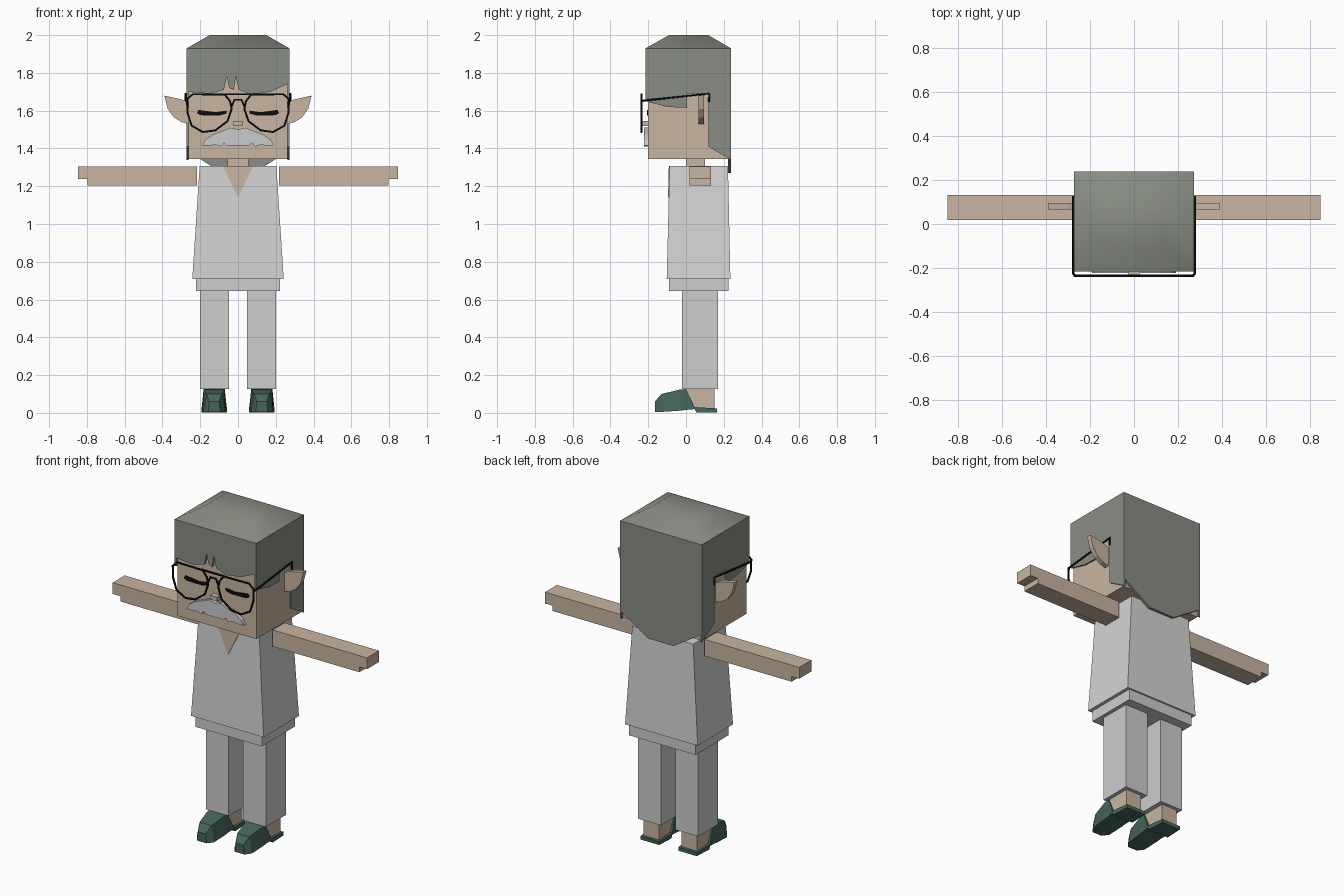
import bpy, bmesh, math

if "Cube" in bpy.data.objects:
    bpy.data.objects.remove(bpy.data.objects["Cube"])


def material(name, rgb):
    m = bpy.data.materials.new(name)
    m.use_nodes = True
    m.diffuse_color = (*rgb, 1)
    m.node_tree.nodes["Principled BSDF"].inputs["Base Color"].default_value = (*rgb, 1)
    return m


SKIN = material("skin", (0.58, 0.46, 0.35))
HAIR = material("grey hair", (0.25, 0.27, 0.23))
SHIRT = material("white shirt", (0.66, 0.66, 0.66))
TROUSERS = material("white trousers", (0.61, 0.61, 0.61))
WHISKER = material("pale whisker", (0.60, 0.60, 0.62))
SHOE = material("green shoe", (0.06, 0.13, 0.105))
BLACK = material("black", (0.004, 0.004, 0.004))


def finish(name, bm, mat):
    bmesh.ops.recalc_face_normals(bm, faces=bm.faces)
    me = bpy.data.meshes.new(name)
    bm.to_mesh(me)
    bm.free()
    me.materials.append(mat)
    ob = bpy.data.objects.new(name, me)
    bpy.context.collection.objects.link(ob)
    return ob


def loft(name, rings, mat):
    """Join rings of equal point count and cap both ends."""
    bm = bmesh.new()
    loops = [[bm.verts.new(p) for p in ring] for ring in rings]
    n = len(loops[0])
    for a, b in zip(loops, loops[1:]):
        for i in range(n):
            j = (i + 1) % n
            bm.faces.new((a[i], a[j], b[j], b[i]))
    bm.faces.new(loops[0])
    bm.faces.new(loops[-1])
    return finish(name, bm, mat)


def prism(name, pts, axis, lo, hi, mat):
    """Extrude a flat outline along x (outline is y, z) or y (outline is x, z)."""
    def place(p, t):
        return (t, p[0], p[1]) if axis == "x" else (p[0], t, p[1])
    return loft(name, [[place(p, t) for p in pts] for t in (lo, hi)], mat)


def rect(x0, x1, y0, y1, z):
    return [(x0, y0, z), (x1, y0, z), (x1, y1, z), (x0, y1, z)]


def box(name, x, y, z, mat):
    return loft(name, [rect(*x, *y, z[0]), rect(*x, *y, z[1])], mat)


def wire(name, pts, mat, closed=False, radius=0.006):
    cu = bpy.data.curves.new(name, "CURVE")
    cu.dimensions = "3D"
    cu.bevel_depth = radius
    cu.bevel_resolution = 1
    cu.use_fill_caps = True
    sp = cu.splines.new("POLY")
    sp.points.add(len(pts) - 1)
    for q, p in zip(sp.points, pts):
        q.co = (*p, 1)
    sp.use_cyclic_u = closed
    cu.materials.append(mat)
    ob = bpy.data.objects.new(name, cu)
    bpy.context.collection.objects.link(ob)


# Head and neck
box("head", (-0.263, 0.263), (-0.2, 0.225), (1.345, 1.92), SKIN)
box("neck", (-0.055, 0.055), (0, 0.1), (1.28, 1.36), SKIN)
box("nose", (-0.024, 0.024), (-0.232, -0.19), (1.52, 1.546), SKIN)

# Hair: domed crown with a fringe, side panels and a back panel
crown = loft("hair_crown", [rect(-0.272, 0.272, -0.215, 0.238, 1.93),
                            rect(-0.15, 0.15, -0.09, 0.118, 2.0)], HAIR)
bpy.context.view_layer.objects.active = crown
crown.select_set(True)
bpy.ops.object.shade_smooth_by_angle(angle=math.radians(60))
crown.select_set(False)

fringe = [(-0.272, 1.93), (-0.272, 1.70), (-0.15, 1.69), (-0.075, 1.71), (-0.06, 1.78),
          (-0.045, 1.72), (-0.022, 1.71), (-0.012, 1.78), (0.005, 1.71), (0.07, 1.685),
          (0.17, 1.70), (0.272, 1.745), (0.272, 1.93)]
prism("hair_fringe", fringe, "y", -0.215, -0.2, HAIR)
side = [(-0.215, 1.93), (-0.215, 1.65), (-0.1, 1.62), (0.005, 1.615), (0.005, 1.69),
        (0.118, 1.69), (0.118, 1.41), (0.238, 1.34), (0.238, 1.93)]
back = [(-0.272, 1.93), (-0.272, 1.39), (-0.085, 1.27), (0.085, 1.27), (0.272, 1.39), (0.272, 1.93)]
prism("hair_back", back, "y", 0.222, 0.238, HAIR)

# Moustache
half = [(0, 1.5), (0.04, 1.51), (0.075, 1.495), (0.13, 1.475), (0.175, 1.445), (0.19, 1.415),
        (0.15, 1.415), (0.12, 1.42), (0.09, 1.41), (0.075, 1.43), (0.06, 1.415), (0, 1.415)]
outline = half + [(-x, z) for x, z in half[-2:0:-1]]
prism("moustache", outline, "y", -0.222, -0.195, WHISKER)

# Torso, hem and neckline
loft("shirt", [rect(-0.242, 0.242, -0.102, 0.235, 0.71),
               rect(-0.203, 0.203, -0.087, 0.222, 1.307)], SHIRT)
box("trouser_hips", (-0.222, 0.222), (-0.09, 0.225), (0.645, 0.715), TROUSERS)


def shirt_front(z):
    return -0.102 + 0.015 * (z - 0.71) / 0.597


vee = [(-0.08, 1.306), (0, 1.14), (0.08, 1.306)]
loft("neckline", [[(x, shirt_front(z) + d, z) for x, z in vee] for d in (-0.004, 0.003)], SKIN)

# Glasses bridge
bar_y = -0.236
wire("glasses_top_bar", [(-0.08, bar_y, 1.687), (0.08, bar_y, 1.687)], BLACK)
wire("glasses_bridge", [(-0.036, bar_y, 1.62), (-0.018, bar_y, 1.657),
                        (0.018, bar_y, 1.657), (0.036, bar_y, 1.62)], BLACK)

# Paired parts
ear = [(0.25, 1.64), (0.3, 1.66), (0.39, 1.68), (0.372, 1.61), (0.34, 1.565), (0.3, 1.54), (0.25, 1.525)]
eye = [(0.06, 1.585), (0.062, 1.6), (0.12, 1.592), (0.21, 1.604), (0.217, 1.587), (0.2, 1.576), (0.1, 1.574)]
arm = [(0.217, 1.305), (0.217, 1.205), (0.797, 1.205), (0.797, 1.237), (0.848, 1.237), (0.848, 1.305)]
rim = [(0.27, 1.66), (0.24, 1.687), (0.07, 1.685), (0.042, 1.65), (0.034, 1.61), (0.055, 1.545),
       (0.12, 1.496), (0.185, 1.487), (0.245, 1.52), (0.268, 1.59)]
# Shoe sections: y, bottom z, top z, bottom half width, top half width
shoe = [(-0.165, 0.005, 0.06, 0.032, 0.026), (-0.13, 0.005, 0.1, 0.058, 0.04),
        (-0.03, 0.012, 0.124, 0.062, 0.056), (0.002, 0.016, 0.126, 0.062, 0.056),
        (0.045, 0.02, 0.031, 0.066, 0.066), (0.056, 0.003, 0.03, 0.068, 0.068),
        (0.165, 0.003, 0.024, 0.062, 0.062)]

for s, word in ((1, "left"), (-1, "right")):
    def flip(pts):
        return [(s * x, z) for x, z in pts]

    prism(word + "_side_hair", side, "x", s * 0.262, s * 0.272, HAIR)
    prism(word + "_ear", flip(ear), "y", 0.067, 0.095, SKIN)
    prism(word + "_closed_eye", flip(eye), "y", -0.206, -0.198, BLACK)
    prism(word + "_arm", flip(arm), "y", 0.018, 0.132, SKIN)
    box(word + "_trouser_leg", (s * 0.048, s * 0.2), (-0.02, 0.17), (0.127, 0.66), TROUSERS)
    box(word + "_ankle", (s * 0.075, s * 0.178), (0, 0.15), (0.022, 0.14), SKIN)
    cx = s * 0.126
    loft(word + "_shoe", [[(cx - b, y, z0), (cx + b, y, z0), (cx + t, y, z1), (cx - t, y, z1)]
                          for y, z0, z1, b, t in shoe], SHOE)
    wire(word + "_glasses_rim", [(x, bar_y, z) for x, z in flip(rim)], BLACK, closed=True)
    tx = s * 0.276
    wire(word + "_glasses_temple", [(s * 0.268, bar_y, 1.65), (tx, -0.225, 1.653), (tx, 0.122, 1.69),
                                    (tx, 0.122, 1.645)], BLACK)
